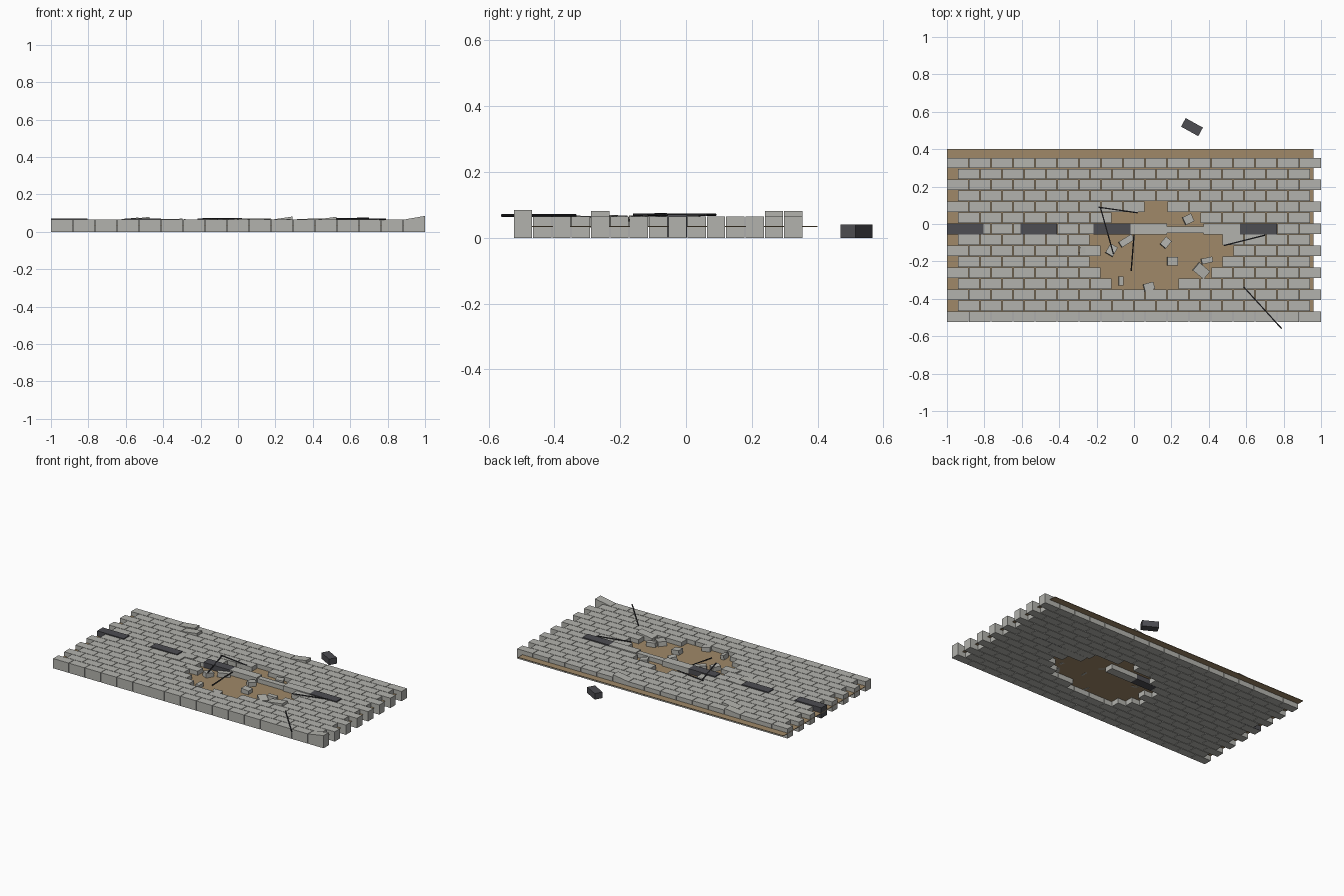
import bpy, bmesh, math
from mathutils import Matrix, Vector

if "Cube" in bpy.data.objects:
    bpy.data.objects.remove(bpy.data.objects["Cube"], do_unlink=True)


def material(name, rgb):
    m = bpy.data.materials.new(name)
    m.use_nodes = True
    m.diffuse_color = (*rgb, 1)
    m.node_tree.nodes["Principled BSDF"].inputs["Base Color"].default_value = (*rgb, 1)
    return m


STONE = material("light grey stone", (0.45, 0.45, 0.42))
SAND = material("sand", (0.35, 0.25, 0.14))
DARK = material("dark grey block", (0.075, 0.075, 0.085))
METAL = material("blackened metal", (0.03, 0.03, 0.035))


def add_box(bm, center, size, angle=0, lift=0, tilt=0):
    """Box turned about z; lift raises the top of its +x end."""
    verts = bmesh.ops.create_cube(bm, size=1)["verts"]
    for v in verts:
        up = lift if v.co.x > 0 and v.co.z > 0 else 0
        v.co = Vector(a * b for a, b in zip(v.co, size)) + Vector((0, 0, up))
    turn = Matrix.Rotation(math.radians(angle), 4, 'Z') @ Matrix.Rotation(math.radians(tilt), 4, 'Y')
    bmesh.ops.transform(bm, matrix=Matrix.Translation(center) @ turn, verts=verts)


def finish(name, bm, mat):
    mesh = bpy.data.meshes.new(name)
    bm.to_mesh(mesh)
    bm.free()
    mesh.materials.append(mat)
    obj = bpy.data.objects.new(name, mesh)
    bpy.context.collection.objects.link(obj)
    return obj


def single(name, mat, *args, **kw):
    bm = bmesh.new()
    add_box(bm, *args, **kw)
    return finish(name, bm, mat)


LENGTH, DEPTH, HEIGHT = 2 / 17, 0.0587, 0.065
FRONT, GAP = -0.525, 0.003

# Paving in running bond; each damaged row lacks the bricks in a range of x
holes = {3: (-0.12, 0.24), 4: (-0.18, 0.41), 5: (-0.24, 0.47), 6: (-0.18, 0.53),
         7: (-0.24, 0.47), 8: (-0.18, 0.53), 9: (-0.12, 0.35), 10: (0.05, 0.18)}
# Heaved bricks: (row, index) and rise of the raised end
heaved = {(0, 16): 0.02, (4, 10): 0.018, (4, 12): 0.016, (13, 3): 0.016,
          (14, 3): 0.012, (14, 10): 0.017, (7, 4): 0.005, (8, 5): 0.006}

bm = bmesh.new()
for row in range(15):
    odd = row % 2
    low, high = holes.get(row, (9, 9))
    for i in range(17 - odd):
        x = -1 + LENGTH * (i + 0.5 + odd / 2)
        if low < x < high:
            continue
        y = FRONT + DEPTH * (row + 0.5)
        add_box(bm, (x, y, HEIGHT / 2), (LENGTH - GAP, DEPTH - GAP, HEIGHT),
                lift=heaved.get((row, i), 0))
finish("paving_bricks", bm, STONE)

# Bed of sand under the paving
single("sand_bed", SAND, (-0.02, -0.035, 0.035), (1.96, 0.87, 0.003))

# Centre stripe of long blocks
STEP, STRIPE_Y = 0.196, -0.027


def stripe(name, mat, slots):
    bm = bmesh.new()
    for s in slots:
        add_box(bm, (-1 + STEP * (s + 0.5), STRIPE_Y, 0.036), (STEP, DEPTH, 0.07))
    finish(name, bm, mat)


stripe("dark_stripe_blocks", DARK, (0, 2, 4, 8))
stripe("light_stripe_blocks", STONE, (5, 7))
single("sunken_stripe_block", STONE, (0.275, -0.03, 0.05), (STEP, 0.035, 0.03))

# Thrown block lying behind the road
single("thrown_block", DARK, (0.31, 0.518, 0.02), (0.105, 0.052, 0.04), angle=-29)

# Rubble in the crater: x, y, length, width, turn
rubble = [(0.29, 0.025, 0.05, 0.045, 25), (0.17, -0.10, 0.05, 0.04, 50),
          (-0.04, -0.09, 0.08, 0.035, 32), (-0.12, -0.14, 0.055, 0.045, 60),
          (-0.26, -0.14, 0.06, 0.035, -5), (-0.07, -0.305, 0.025, 0.05, 0),
          (0.08, -0.335, 0.055, 0.04, 15), (0.205, -0.20, 0.055, 0.045, 0),
          (0.39, -0.195, 0.06, 0.03, 12), (0.36, -0.25, 0.075, 0.055, -40)]
bm = bmesh.new()
for x, y, length, width, turn in rubble:
    add_box(bm, (x, y, 0.05), (length, width, 0.03), angle=turn, tilt=6)
finish("rubble", bm, STONE)

# Thin bent rods scattered over the damage: start and end
rods = [((-0.19, 0.09, 0.07), (0.02, 0.06, 0.07)),
        ((-0.18, 0.09, 0.07), (-0.11, -0.16, 0.07)),
        ((0.00, -0.06, 0.065), (-0.015, -0.25, 0.045)),
        ((0.48, -0.115, 0.07), (0.70, -0.06, 0.072)),
        ((0.585, -0.335, 0.068), (0.79, -0.56, 0.068))]
bm = bmesh.new()
for start, end in rods:
    a, b = Vector(start), Vector(end)
    along = b - a
    verts = bmesh.ops.create_cone(bm, cap_ends=True, segments=6, radius1=0.004,
                                  radius2=0.004, depth=along.length)["verts"]
    aim = along.to_track_quat('Z', 'Y').to_matrix().to_4x4()
    bmesh.ops.transform(bm, matrix=Matrix.Translation((a + b) / 2) @ aim, verts=verts)
finish("metal_rods", bm, METAL)
